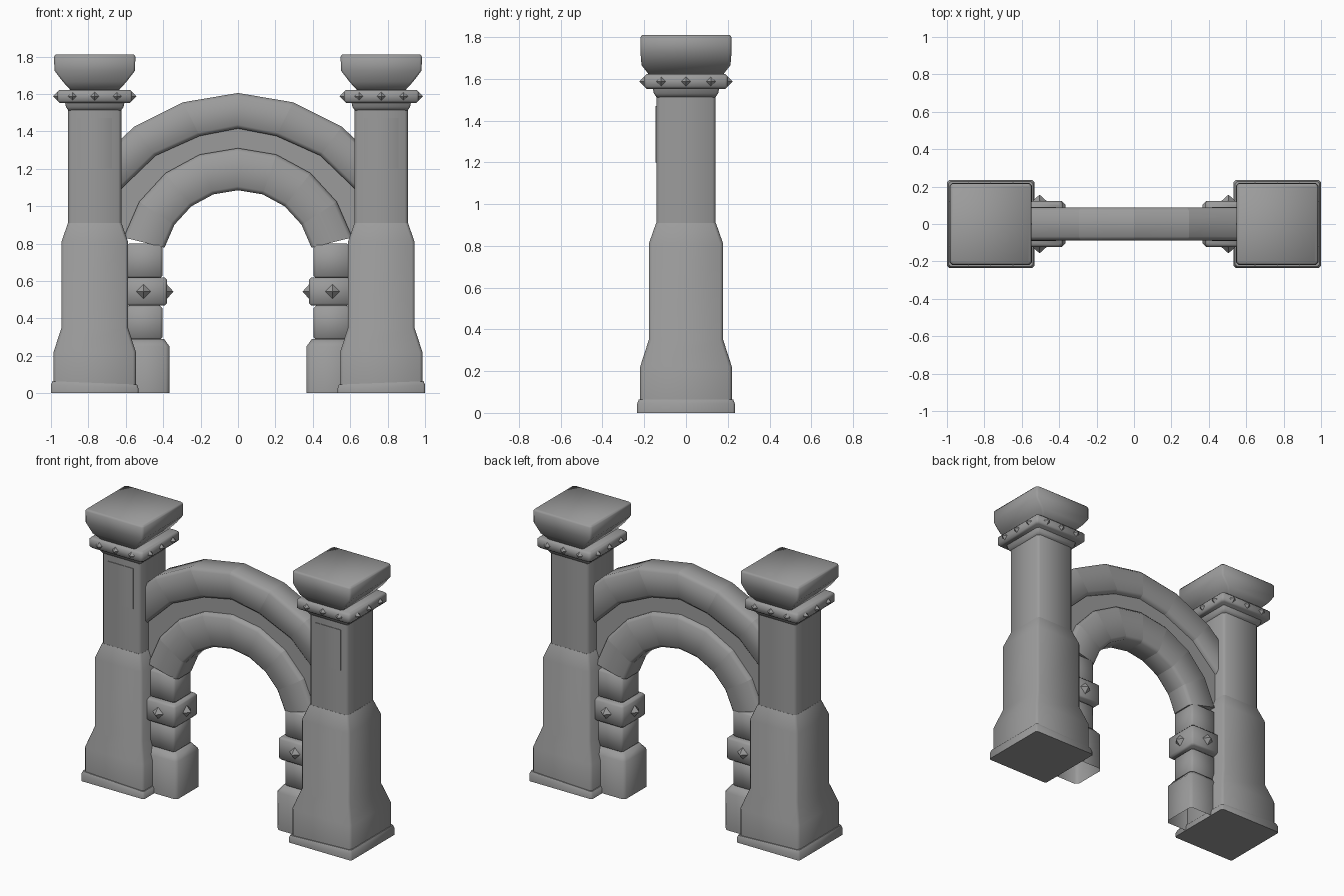
import bpy, math
from mathutils import Vector

if "Cube" in bpy.data.objects:
    bpy.data.objects.remove(bpy.data.objects["Cube"], do_unlink=True)

stone = bpy.data.materials.new("grey_stone")
stone.use_nodes = True
GREY = (0.33, 0.33, 0.33, 1)
stone.diffuse_color = GREY
stone.node_tree.nodes["Principled BSDF"].inputs["Base Color"].default_value = GREY


def make(name, verts, faces, angle=50):
    mesh = bpy.data.meshes.new(name)
    mesh.from_pydata(verts, [], faces)
    mesh.materials.append(stone)
    ob = bpy.data.objects.new(name, mesh)
    bpy.context.collection.objects.link(ob)
    bpy.ops.object.select_all(action='DESELECT')
    ob.select_set(True)
    bpy.context.view_layer.objects.active = ob
    bpy.ops.object.mode_set(mode='EDIT')
    bpy.ops.mesh.select_all(action='SELECT')
    bpy.ops.mesh.normals_make_consistent(inside=False)
    bpy.ops.object.mode_set(mode='OBJECT')
    if angle:
        bpy.ops.object.shade_smooth_by_angle(angle=math.radians(angle))
    return ob


def octagon(a, b, c):
    """Rectangle of half sizes a, b with corners cut by c."""
    return [(a, c - b), (a, b - c), (a - c, b), (c - a, b),
            (-a, b - c), (-a, c - b), (c - a, -b), (a - c, -b)]


def loft(name, sections, angle=50, open_bottom=False):
    n = len(sections[0])
    verts = [v for s in sections for v in s]
    faces = [(k * n + i, k * n + (i + 1) % n, (k + 1) * n + (i + 1) % n, (k + 1) * n + i)
             for k in range(len(sections) - 1) for i in range(n)]
    faces.append(tuple(range(len(verts) - n, len(verts))))
    if not open_bottom:
        faces.append(tuple(range(n)))
    return make(name, verts, faces, angle)


def column(name, x, profile, cut, lean=0, **kw):
    """Square column from (z, half x, half y) rows."""
    rows = [[(x + px, py, z + (lean * px if k else 0)) for px, py in octagon(a, b, cut)]
            for k, (z, a, b) in enumerate(profile)]
    return loft(name, rows, **kw)


def block(name, x, z0, z1, a, b, e=0.012, **kw):
    return column(name, x, [(z0, a - e, b - e), (z0 + e, a, b), (z1 - e, a, b),
                            (z1, a - e, b - e)], e, **kw)


def stud(name, pos, normal, size, height):
    """Four sided pyramid standing on a face."""
    p, n = Vector(pos), Vector(normal)
    up = Vector((0, 0, 1))
    side = n.cross(up)
    base = [p + side * size, p + up * size, p - side * size, p - up * size]
    make(name, base + [p + n * height],
         [(0, 1, 4), (1, 2, 4), (2, 3, 4), (3, 0, 4), (3, 2, 1, 0)], 0)


def voussoir(name, p0, q0, p1, q1, depth, cut):
    """Arch stone between two joints, each given by inner and outer points."""
    rows = []
    for p, q in ((p0, q0), (p1, q1)):
        p, q = Vector(p), Vector(q)
        mid, axis = (p + q) / 2, (q - p).normalized()
        half = (q - p).length / 2
        rows.append([(mid.x + axis.x * u, v, mid.y + axis.y * u)
                     for u, v in octagon(half, depth, cut)])
    loft(name, rows, 60)


# Joint lines of both arch rings, from the crown outwards
upper_inner = [(0, 1.415), (0.205, 1.375), (0.44, 1.27), (0.7, 1.02)]
upper_outer = [(0, 1.605), (0.295, 1.555), (0.555, 1.425), (0.74, 1.25)]
steps = [math.radians(19 * i) for i in range(5)]
lower_inner = [(0.405 * math.sin(t), 0.68 + 0.405 * math.cos(t)) for t in steps]
lower_outer = [(0.63 * math.sin(t), 0.68 + 0.63 * math.cos(t)) for t in steps]

# Recessed wall between the rings
low = [(0, 1.2), (0.2, 1.17), (0.42, 1.02), (0.64, 0.78)]
high = [(0, 1.51), (0.25, 1.465), (0.5, 1.35), (0.71, 1.14)]

for s, side in ((1, "left"), (-1, "right")):
    X = 0.766 * s

    # Pillar
    column(side + "_plinth", X, [(0, 0.234, 0.234), (0.035, 0.234, 0.234),
                                 (0.055, 0.226, 0.226)], 0.01, lean=0.04 * s)
    column(side + "_pillar_foot", X, [(0.03, 0.22, 0.22), (0.22, 0.22, 0.22), (0.35, 0.178, 0.178),
                                      (0.81, 0.178, 0.178), (0.91, 0.143, 0.143)], 0.015)
    column(side + "_pillar_shaft", X, [(0.9, 0.142, 0.142), (1.53, 0.142, 0.142)], 0.015)
    column(side + "_neck_moulding", X, [(1.51, 0.14, 0.14), (1.53, 0.154, 0.154),
                                        (1.56, 0.16, 0.16)], 0.01)
    block(side + "_collar", X, 1.552, 1.622, 0.2, 0.2)
    column(side + "_capital", X, [(1.61, 0.12, 0.17), (1.665, 0.17, 0.213), (1.725, 0.216, 0.218),
                                  (1.8, 0.217, 0.217), (1.81, 0.21, 0.21)], 0.012)
    column(side + "_front_panel", X, [(1.2, 0.093, 0.004), (1.47, 0.093, 0.004)],
           0.001).location.y = -0.142

    # Collar studs on all four faces
    for nx, ny in ((1, 0), (-1, 0), (0, 1), (0, -1)):
        for t in (-0.12, 0, 0.12):
            stud(side + "_collar_stud", (X + nx * 0.199 + ny * t, ny * 0.199 + nx * t, 1.587),
                 (nx, ny, 0), 0.024, 0.024)

    # Jamb under the arch
    column(side + "_jamb_base", 0.49 * s, [(0, 0.124, 0.124), (0.25, 0.124, 0.124),
                                           (0.29, 0.095, 0.095)], 0.02, open_bottom=True)
    block(side + "_jamb_lower_block", 0.5 * s, 0.285, 0.468, 0.095, 0.09)
    block(side + "_jamb_band", 0.49 * s, 0.468, 0.618, 0.11, 0.122)
    block(side + "_jamb_upper_block", 0.5 * s, 0.615, 0.8, 0.095, 0.09)
    for pos, normal in (((0.505 * s, -0.121, 0.543), (0, -1, 0)),
                        ((0.505 * s, 0.121, 0.543), (0, 1, 0)),
                        ((0.381 * s, 0, 0.543), (-s, 0, 0))):
        stud(side + "_jamb_stud", pos, normal, 0.04, 0.036)

    # Arch stones and wall
    def flip(points):
        return [(s * x, z) for x, z in points]

    for label, inner, outer in (("upper", upper_inner, upper_outer),
                                ("lower", lower_inner, lower_outer)):
        p, q = flip(inner), flip(outer)
        for i in range(len(p) - 1):
            voussoir(f"{side}_{label}_arch_stone_{i + 1}", p[i], q[i], p[i + 1], q[i + 1],
                     0.087, 0.02)
    loft(side + "_arch_wall", [[(a[0], -0.055, a[1]), (a[0], 0.055, a[1]),
                                (b[0], 0.055, b[1]), (b[0], -0.055, b[1])]
                               for a, b in zip(flip(low), flip(high))])
